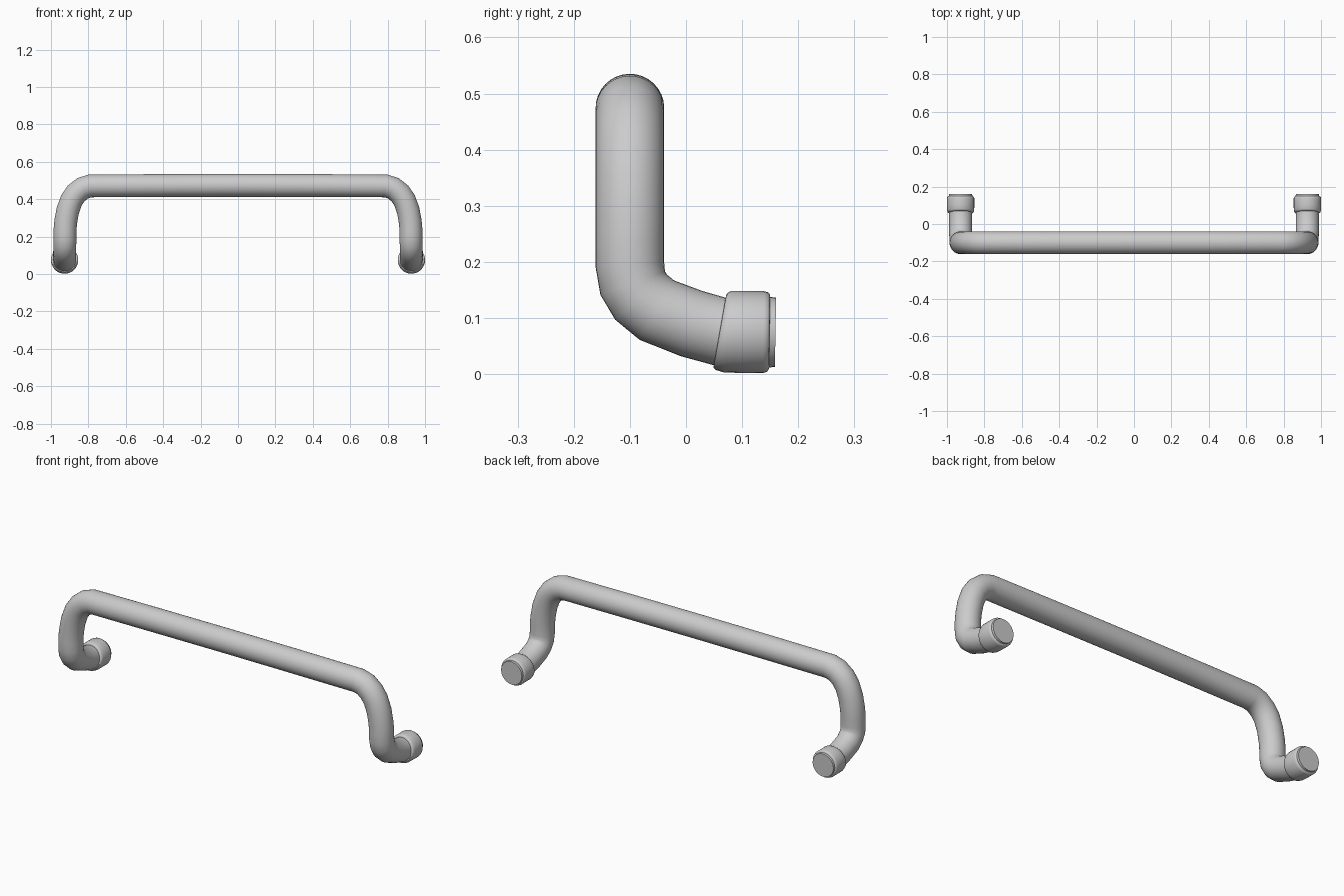
import bpy, bmesh
from math import cos, sin, pi, radians
from mathutils import Vector

if "Cube" in bpy.data.objects:
    bpy.data.objects.remove(bpy.data.objects["Cube"])

SIDES = 32


def sweep(name, sections):
    """Skin round rings; each section is (centre, tangent, radius)."""
    bm = bmesh.new()
    rings, u = [], Vector((0, 1, 0)) if abs(sections[0][1].y) < 0.5 else Vector((0, 0, 1))
    for c, t, r in sections:
        if rings:
            u = prev.rotation_difference(t) @ u
        u = (u - t * u.dot(t)).normalized()
        v, prev = t.cross(u), t
        rings.append([bm.verts.new(c + r * (u * cos(2 * pi * i / SIDES) + v * sin(2 * pi * i / SIDES)))
                      for i in range(SIDES)])
    for a, b in zip(rings, rings[1:]):
        for i in range(SIDES):
            j = (i + 1) % SIDES
            bm.faces.new((a[i], a[j], b[j], b[i]))
    bm.faces.new(rings[0][::-1])
    bm.faces.new(rings[-1])
    bmesh.ops.recalc_face_normals(bm, faces=bm.faces)
    me = bpy.data.meshes.new(name)
    bm.to_mesh(me)
    bm.free()
    ob = bpy.data.objects.new(name, me)
    bpy.context.collection.objects.link(ob)
    bpy.ops.object.select_all(action='DESELECT')
    ob.select_set(True)
    bpy.context.view_layer.objects.active = ob
    bpy.ops.object.shade_smooth_by_angle(angle=radians(40))
    return ob


# Handle tube: right half of the centre line, then mirrored to the left
half = [(0, -.1, .474), (.4, -.1, .473), (.79, -.1, .471), (.83, -.1, .459),
        (.865, -.1, .431), (.89, -.1, .395), (.91, -.1, .34), (.921, -.1, .28),
        (.925, -.1, .235), (.925, -.1, .195), (.926, -.095, .162), (.926, -.08, .137),
        (.927, -.052, .114), (.927, .010, .090), (.927, .060, .076), (.927, .10, .0745)]
path = [Vector((-x, y, z)) for x, y, z in half[:0:-1]] + [Vector(p) for p in half]
sections = []
for i, p in enumerate(path):
    before = (p - path[i - 1]).normalized() if i else Vector()
    after = (path[i + 1] - p).normalized() if i + 1 < len(path) else Vector()
    sections.append((p, (before + after).normalized(), .0612))
sweep("handle_tube", sections)

# End collars: slanted rear edge, rounded rim and a short plug (y, z, radius, tilt)
profile = [(.060, .076, .060, 10), (.0605, .0765, .066, 10), (.064, .0765, .070, 9),
           (.074, .0755, .0728, 5), (.100, .0750, .073, 2), (.138, .0748, .073, 1),
           (.145, .0748, .071, 1), (.1485, .0748, .067, 1), (.149, .0747, .063, 1),
           (.1595, .0745, .0617, 1)]
collar = sweep("end_collar", [
    (Vector((.927, y, z)), Vector((0, cos(radians(a)), -sin(radians(a)))), r)
    for y, z, r, a in profile])
collar.modifiers.new("mirror", 'MIRROR')
